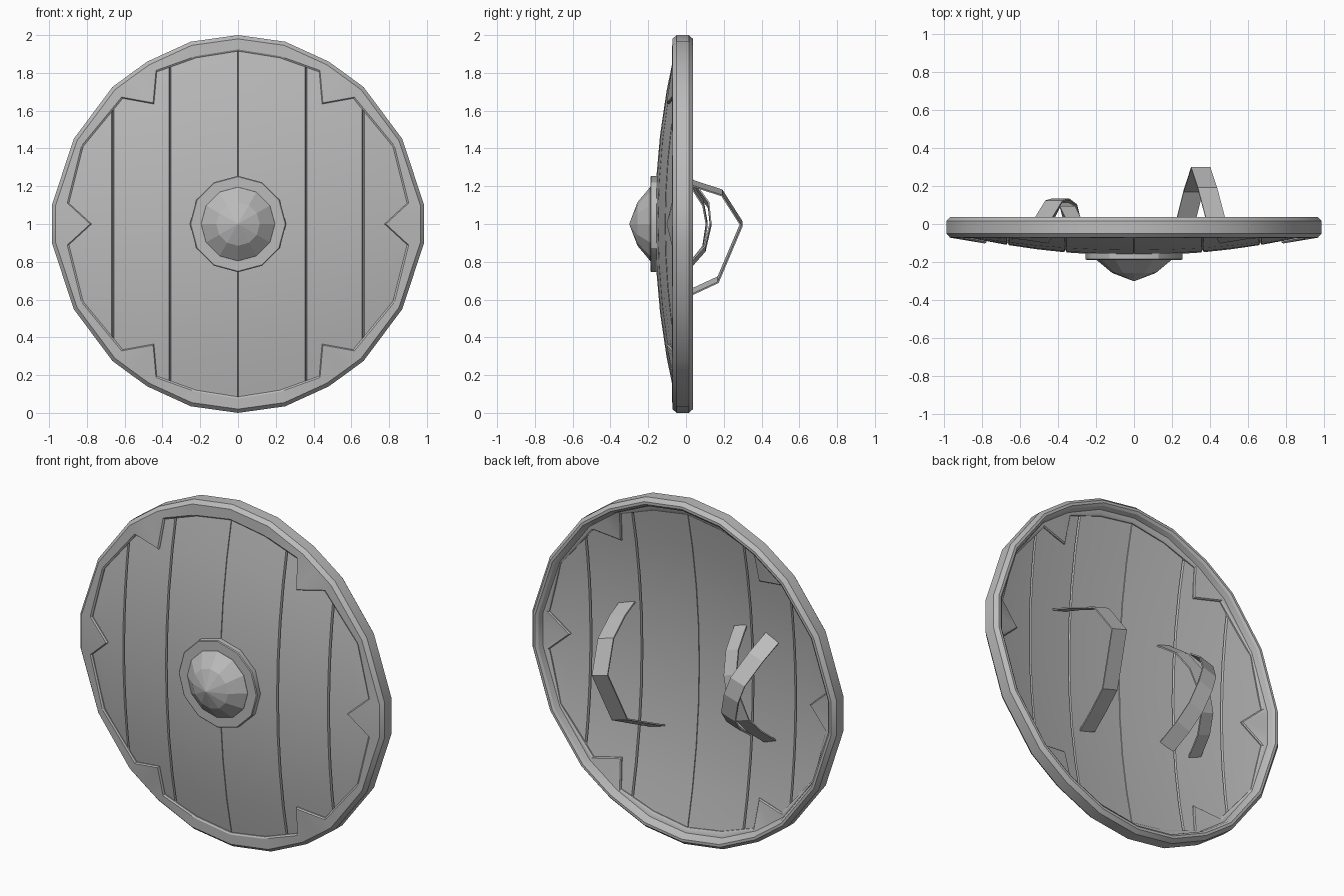
import bpy
import bmesh
from math import sqrt, radians, cos, sin, pi
from mathutils import Vector

if "Cube" in bpy.data.objects:
    bpy.data.objects.remove(bpy.data.objects["Cube"], do_unlink=True)

grey = bpy.data.materials.new("plain grey")
grey.use_nodes = True
colour = (0.5, 0.5, 0.5, 1)
grey.diffuse_color = colour
grey.node_tree.nodes["Principled BSDF"].inputs["Base Color"].default_value = colour

CENTRE = 1.0   # height of the shield's middle
THICK = .042   # board thickness


def dome(x, z):
    """Depth of the bowed front surface, z measured from the middle."""
    return -0.165 + 0.125 * (x * x + z * z)


def skin(name, rings, closed_u, closed_v, caps=False, smooth=30):
    """Join rows of points (x, y, z from middle) with quads."""
    bm = bmesh.new()
    rows = [[bm.verts.new((x, y, z + CENTRE)) for x, y, z in ring] for ring in rings]
    nu, nv = len(rows), len(rows[0])
    for i in range(nu if closed_u else nu - 1):
        for j in range(nv if closed_v else nv - 1):
            a, b = rows[i], rows[(i + 1) % nu]
            k = (j + 1) % nv
            bm.faces.new((a[j], a[k], b[k], b[j]))
    if caps:
        bm.faces.new(rows[0])
        bm.faces.new(rows[-1])
    bmesh.ops.recalc_face_normals(bm, faces=bm.faces)
    mesh = bpy.data.meshes.new(name)
    bm.to_mesh(mesh)
    bm.free()
    mesh.materials.append(grey)
    obj = bpy.data.objects.new(name, mesh)
    bpy.context.collection.objects.link(obj)
    bpy.ops.object.select_all(action='DESELECT')
    obj.select_set(True)
    bpy.context.view_layer.objects.active = obj
    if smooth:
        bpy.ops.object.shade_smooth_by_angle(angle=radians(smooth))
    return obj


def full_loop(quarter):
    """Mirror a quarter outline, top to side, into a closed loop."""
    half = quarter + [(x, -z) for x, z in quarter[-2::-1]]
    return half + [(-x, z) for x, z in half[-2:0:-1]]


# Rim: faceted hoop whose inner edge carries six pointed tabs
outer = full_loop([(0, 1), (.25, .965), (.48, .86), (.57, .795), (.665, .725),
                   (.87, .45), (.985, .1), (.985, 0)])
inner = full_loop([(0, .915), (.22, .88), (.43, .805), (.445, .635), (.61, .665),
                   (.82, .41), (.895, .11), (.775, 0)])


def ring(loop, scale, y):
    return [(x * scale, y, z * scale) for x, z in loop]


def on_dome(loop, scale, lift):
    return [(x * scale, dome(x * scale, z * scale) + lift, z * scale) for x, z in loop]


skin("rim", [
    ring(outer, 1, -.05), ring(outer, .98, -.072),
    on_dome(inner, 1.01, -.014), on_dome(inner, 1, -.006),
    on_dome(inner, 1, THICK + .006), on_dome(inner, 1.01, THICK + .012),
    on_dome(outer, .942, THICK + .012),
    ring(outer, .952, .027), ring(outer, .965, .037),
    ring(outer, .98, .037), ring(outer, 1, .015)], True, True)

# Planks: six bowed boards with chamfered long edges
REACH, STEPS = .94, 8
seams = [-.92, -.663, -.36, 0, .36, .663, .92]
for n, (x0, x1) in enumerate(zip(seams, seams[1:])):
    c0 = .002 if x0 == 0 else .006
    c1 = .002 if x1 == 0 else .006
    cols = [(x0, .014), (x0 + c0, 0), ((x0 + x1) / 2, 0), (x1 - c1, 0), (x1, .014)]
    section = cols + [(x, THICK - inset) for x, inset in reversed(cols)]
    rows = []
    for s in range(STEPS + 1):
        t = 2 * s / STEPS - 1
        row = []
        for x, lift in section:
            z = t * sqrt(REACH ** 2 - x * x)
            row.append((x, dome(x, z) + lift, z))
        rows.append(row)
    skin(f"plank_{n + 1}", rows, False, True, caps=True)

# Boss: twelve-sided flange and pointed cap
SIDES = 12


def circle(r, y):
    return [(r * sin(2 * pi * i / SIDES), y, r * cos(2 * pi * i / SIDES))
            for i in range(SIDES)]


skin("boss_flange", [circle(.255, -.13), circle(.255, -.184), circle(.25, -.188)],
     False, True, caps=True)
skin("boss_cap", [circle(.197, -.18), circle(.195, -.19), circle(.115, -.257),
                  circle(.002, -.3)], False, True, caps=True, smooth=0)


# Straps: flat bands swept along a path behind the planks
def strap(name, path, width):
    pts = [Vector(p) for p in path]
    chord = pts[-1] - pts[0]
    side = Vector((-chord.z, 0, chord.x)).normalized() * width / 2
    band = skin(name, [[p - side, p + side] for p in pts], False, False, smooth=0)
    solid = band.modifiers.new("thickness", 'SOLIDIFY')
    solid.thickness = .008
    solid.offset = 0


strap("arm_strap", [(.445, -.095, .255), (.43, .02, .22), (.385, .19, .165), (.35, .295, 0),
                    (.31, .17, -.295), (.275, .03, -.36), (.25, -.09, -.415)], .105)
strap("grip_strap_outer", [(-.505, -.09, .31), (-.475, .03, .225), (-.42, .12, .1),
                           (-.385, .13, 0), (-.345, .1, -.13), (-.325, .02, -.22),
                           (-.31, -.1, -.3)], .095)
strap("grip_strap_inner", [(-.285, -.1, .31), (-.315, .02, .22), (-.35, .09, .11),
                           (-.385, .11, 0), (-.43, .09, -.13), (-.465, .02, -.22),
                           (-.49, -.09, -.31)], .085)
